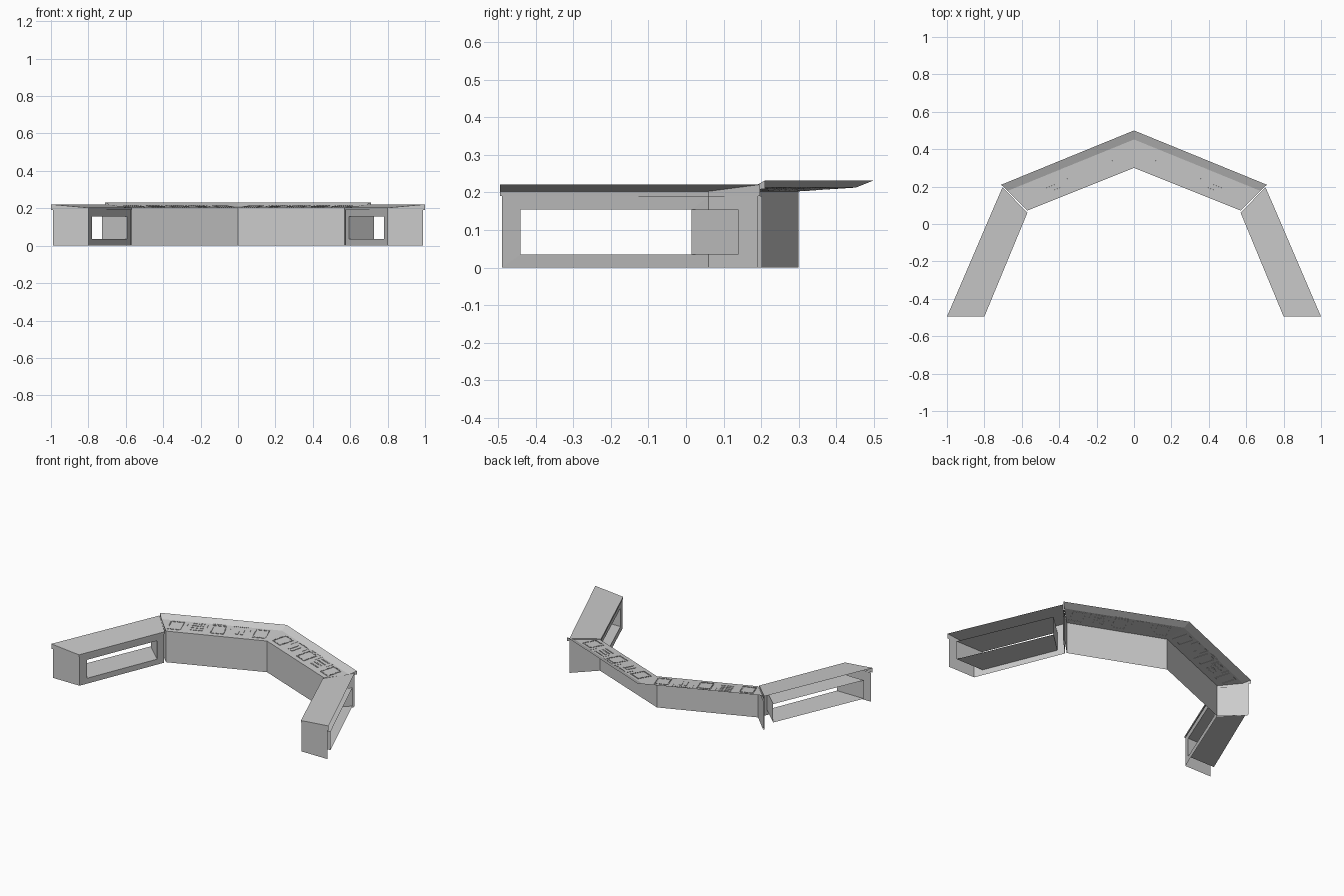
import bpy, bmesh, math
from mathutils import Vector, Matrix

if "Cube" in bpy.data.objects:
    bpy.data.objects.remove(bpy.data.objects["Cube"])


def finish(name, bm):
    bmesh.ops.remove_doubles(bm, verts=bm.verts, dist=1e-5)
    me = bpy.data.meshes.new(name)
    bm.to_mesh(me)
    bm.free()
    ob = bpy.data.objects.new(name, me)
    bpy.context.collection.objects.link(ob)
    m = ob.modifiers.new("mirror", 'MIRROR')   # left half
    m.use_axis[0] = True
    m.merge_threshold = 0.0005
    return ob


def quad(bm, *pts):
    bm.faces.new([bm.verts.new(p) for p in pts])


def wall(bm, a, b, z0, z1):
    quad(bm, (*a, z0), (*b, z0), (*b, z1), (*a, z1))


# ---- side wing: open-backed desk with a through-window ----
A, B, C, D = (0.80, -0.49), (0.575, 0.06), (0.70, 0.192), (0.99, -0.49)
W0, W1, O1, O0 = (0.78, -0.44), (0.594, 0.015), (0.727, 0.14), (0.975, -0.44)
ZB, ZT, H = 0.035, 0.155, 0.19

bm = bmesh.new()
outer = [(*A, 0), (*B, 0), (*B, H), (*A, H)]
inner = [(*W0, ZB), (*W1, ZB), (*W1, ZT), (*W0, ZT)]
for i in range(4):
    j = (i + 1) % 4
    quad(bm, outer[i], outer[j], inner[j], inner[i])
wall(bm, D, A, 0, H)
wall(bm, B, C, 0, H)
finish("wing_walls", bm)

# window lining, which forms a shelf
bm = bmesh.new()
back = [(*O0, ZB), (*O1, ZB), (*O1, ZT), (*O0, ZT)]
for i in range(4):
    j = (i + 1) % 4
    quad(bm, inner[i], inner[j], back[j], back[i])
finish("wing_shelf", bm)

# sloping wing top with front lips
bm = bmesh.new()
ti0, ti1, to1, to0 = (0.80, -0.495), (0.57, 0.06), (0.703, 0.197), (1.0, -0.495)
zi, zo = 0.203, 0.221
quad(bm, (*ti0, zi), (*to0, zo), (*to1, zo), (*ti1, zi))
quad(bm, (*ti0, H), (*ti0, zi), (*ti1, zi), (*ti1, H))
quad(bm, (*to0, H), (*to0, zo), (*ti0, zi), (*ti0, H))
quad(bm, (*ti1, H), (*ti1, zi), (*to1, zo), (*to1, H))
finish("wing_top", bm)

# ---- centre console ----
N0, N1, X0, X1 = (0, 0.30), (0.57, 0.072), (0, 0.50), (0.71, 0.21)
bm = bmesh.new()
wall(bm, N1, N0, 0, H)
wall(bm, (0.70, 0.202), N1, 0, H)
finish("console_walls", bm)

ZI, ZM, ZO, F = 0.203, 0.213, 0.232, 0.76
M0 = tuple(Vector(N0).lerp(Vector(X0), F))
M1 = tuple(Vector(N1).lerp(Vector(X1), F))
bm = bmesh.new()
quad(bm, (*N0, ZI), (*N1, ZI), (*M1, ZM), (*M0, ZM))
quad(bm, (*M0, ZM), (*M1, ZM), (*X1, ZO), (*X0, ZO))
quad(bm, (*N0, H), (*N1, H), (*N1, ZI), (*N0, ZI))
bm.faces.new([bm.verts.new(p) for p in
              ((*N1, H), (*X1, H + 0.02), (*X1, ZO), (*M1, ZM), (*N1, ZI))])
finish("console_top", bm)

# ---- controls, laid out in the sloping plane of the console ----
u = (Vector((*N1, ZI)) - Vector((*N0, ZI))).normalized()
flat = Vector((-u.y, u.x, 0))
v = (flat + Vector((0, 0, (ZM - ZI) / 0.141))).normalized()
n = u.cross(v)
PLANE = Matrix((u, v, n)).transposed().to_4x4()
PLANE.translation = (*N0, ZI)


def block(bm, x, y, w, d, h=0.003):
    mat = PLANE @ Matrix.Translation((x, y, h / 2 - 0.0005)) @ Matrix.Diagonal((w, d, h + 0.001, 1))
    bmesh.ops.create_cube(bm, size=1, matrix=mat)


# framed screens with studs round the edge
bm = bmesh.new()
for cx in (0.055, 0.313, 0.571):
    w, d, t = 0.078, 0.092, 0.006
    for s in (-1, 1):
        block(bm, cx + s * w / 2, 0.076, t, d + t, 0.002)
        block(bm, cx, 0.076 + s * d / 2, w - t, t, 0.002)
        for k in range(7):
            f = (k - 3) / 7
            block(bm, cx + s * w / 2, 0.076 + f * d, 0.004, 0.006, 0.0035)
            block(bm, cx + f * w, 0.076 + s * d / 2, 0.006, 0.004, 0.0035)
finish("screens", bm)

# push-button rows
bm = bmesh.new()
for r in range(4):
    for c in range(5):
        block(bm, 0.441 + (c - 2) * 0.016, 0.045 + r * 0.026, 0.010, 0.008)
for c in range(8):
    block(bm, 0.145 + c * 0.012, 0.133, 0.006, 0.004)
    block(bm, 0.275 + c * 0.012, 0.138, 0.006, 0.004, 0.002)
finish("buttons", bm)

# rounded slider tracks
bm = bmesh.new()
for cx in (0.166, 0.196):
    pts = []
    for k in range(12):
        a = 2 * math.pi * (k + 0.5) / 12
        pts.append((cx + 0.009 * math.cos(a),
                    0.075 + 0.009 * math.sin(a) + math.copysign(0.026, math.sin(a))))
    top = [bm.verts.new(PLANE @ Vector((*p, 0.003))) for p in pts]
    low = [bm.verts.new(PLANE @ Vector((*p, 0))) for p in pts]
    bm.faces.new(top)
    for i in range(12):
        j = (i + 1) % 12
        bm.faces.new((low[i], low[j], top[j], top[i]))
finish("sliders", bm)

# thin panel dividers
bm = bmesh.new()
for cx in (0.125, 0.245, 0.385, 0.505):
    block(bm, cx, 0.112, 0.003, 0.05, 0.0015)
finish("dividers", bm)
